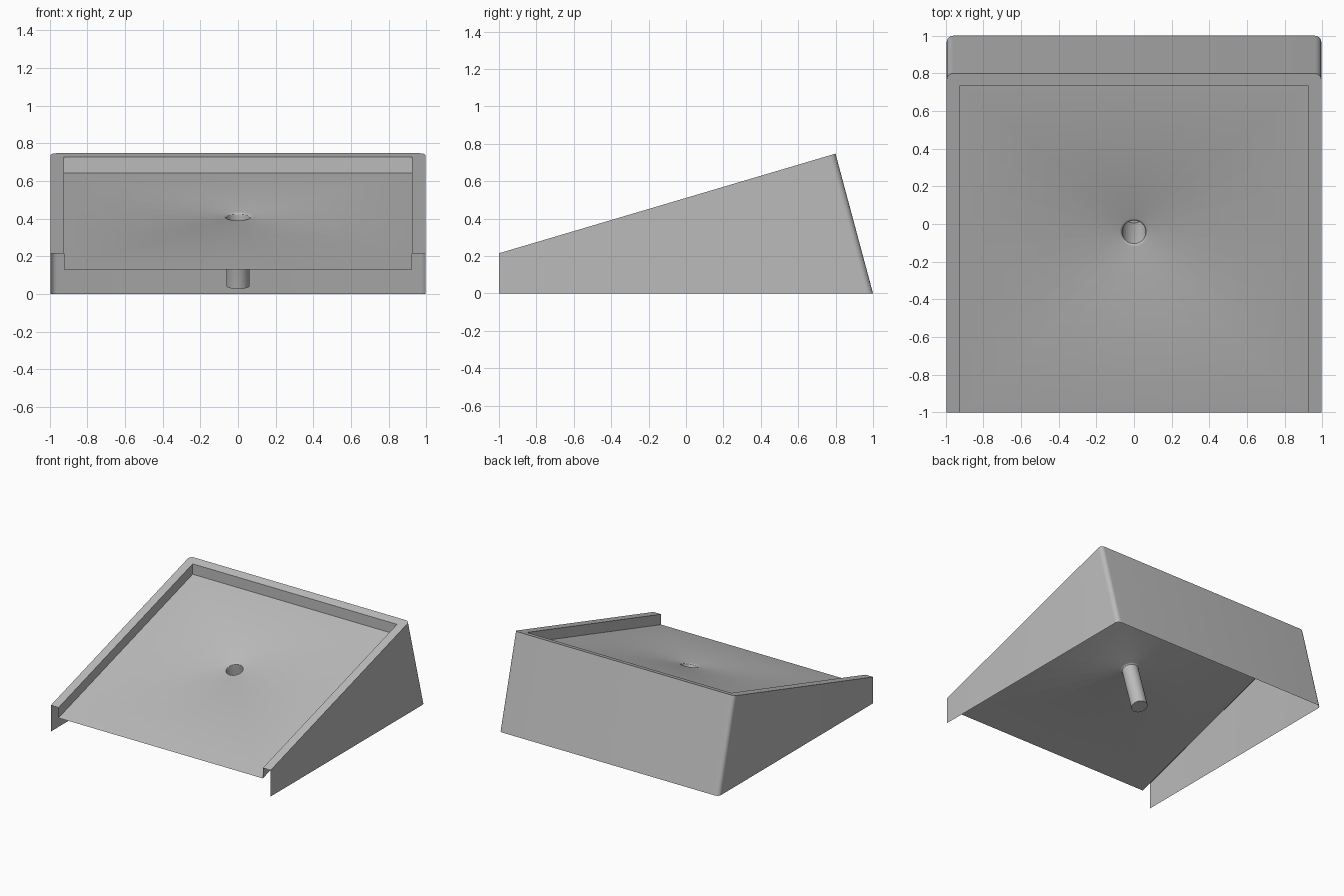
import bpy, bmesh, math
from mathutils import Vector

cube = bpy.data.objects.get("Cube")
if cube:
    bpy.data.objects.remove(cube, do_unlink=True)

grey = bpy.data.materials.new("plain grey")
grey.use_nodes = True
colour = (0.5, 0.5, 0.5, 1)
grey.diffuse_color = colour
grey.node_tree.nodes["Principled BSDF"].inputs["Base Color"].default_value = colour

HALF_X, INNER_X, INNER_BACK = 0.995, 0.925, 0.735
SLOPE, FRONT_Z, RECESS = 0.296, 0.215, 0.085
BACK_TOP, BACK_LEAN, CORNER = 0.745, 0.2, 0.035


def rim_z(y):
    return FRONT_Z + SLOPE * (y + 1)


def tray_z(y):
    return rim_z(y) - RECESS


def strip(bm, a, b, closed=False):
    """Join two equal rows of vertices with quads."""
    n = len(a)
    for i in range(n if closed else n - 1):
        j = (i + 1) % n
        bm.faces.new((a[i], a[j], b[j], b[i]))


def row(bm, points):
    return [bm.verts.new(p) for p in points]


def finish(name, bm):
    mesh = bpy.data.meshes.new(name)
    bm.to_mesh(mesh)
    bm.free()
    obj = bpy.data.objects.new(name, mesh)
    bpy.context.collection.objects.link(obj)
    mesh.materials.append(grey)
    bpy.ops.object.select_all(action="DESELECT")
    obj.select_set(True)
    bpy.context.view_layer.objects.active = obj
    bpy.ops.object.shade_smooth_by_angle(angle=math.radians(30))


# Outer walls: U-shaped outline with rounded rear corners, open below and in front
half = []
for i in range(9):
    a = math.radians(90 * i / 8)
    half.append((HALF_X - CORNER + CORNER * math.cos(a),
                 1 - CORNER + CORNER * math.sin(a)))
arc = half + [(-x, y) for x, y in reversed(half)]


def lean_up(x, y):
    """Slide a base point up the leaning back wall to the rim plane."""
    t = (rim_z(0) + SLOPE * y) / (BACK_TOP + SLOPE * BACK_LEAN)
    return (x, y - BACK_LEAN * t, BACK_TOP * t)


base = [(HALF_X, -1, 0)] + [(x, y, 0) for x, y in arc] + [(-HALF_X, -1, 0)]
top = ([(HALF_X, -1, FRONT_Z)] + [lean_up(x, y) for x, y in arc]
       + [(-HALF_X, -1, FRONT_Z)])
inner = [(-INNER_X, -1), (-INNER_X, INNER_BACK), (INNER_X, INNER_BACK), (INNER_X, -1)]

bm = bmesh.new()
top_row = row(bm, top)
strip(bm, row(bm, base), top_row)
# Flat sloping rim and the short walls dropping to the tray
inner_row = row(bm, [(x, y, rim_z(y)) for x, y in inner])
bm.faces.new(top_row + inner_row)
strip(bm, inner_row, row(bm, [(x, y, tray_z(y)) for x, y in inner]))
finish("wedge_housing", bm)

# Sloping tray with a round hole, running into a closed socket square to it
SEGMENTS = 32
HOLE_Y = -0.045
along = Vector((0, 1, SLOPE)).normalized()
down = Vector((0, SLOPE, -1)).normalized()
centre = Vector((0, HOLE_Y, tray_z(HOLE_Y)))
angles = [2 * math.pi * i / SEGMENTS for i in range(SEGMENTS)]


def ring(bm, radius, depth):
    return row(bm, [centre + Vector((radius * math.cos(a), 0, 0))
                    + along * (radius * math.sin(a)) + down * depth for a in angles])


bm = bmesh.new()
edge = []
for a in angles:
    c, s = math.cos(a), math.sin(a)
    m = max(abs(c), abs(s))
    y = (INNER_BACK - 1) / 2 + (INNER_BACK + 1) / 2 * s / m
    edge.append((INNER_X * c / m, y, tray_z(y)))
mouth = ring(bm, 0.078, 0)
strip(bm, row(bm, edge), mouth, True)
finish_rings = [mouth]
for radius, depth in ((0.069, 0.003), (0.064, 0.008), (0.062, 0.016), (0.062, 0.385)):
    finish_rings.append(ring(bm, radius, depth))
for upper, lower in zip(finish_rings, finish_rings[1:]):
    strip(bm, upper, lower, True)
bm.faces.new(finish_rings[-1])
bmesh.ops.recalc_face_normals(bm, faces=bm.faces[:])
finish("recessed_tray_with_socket", bm)
